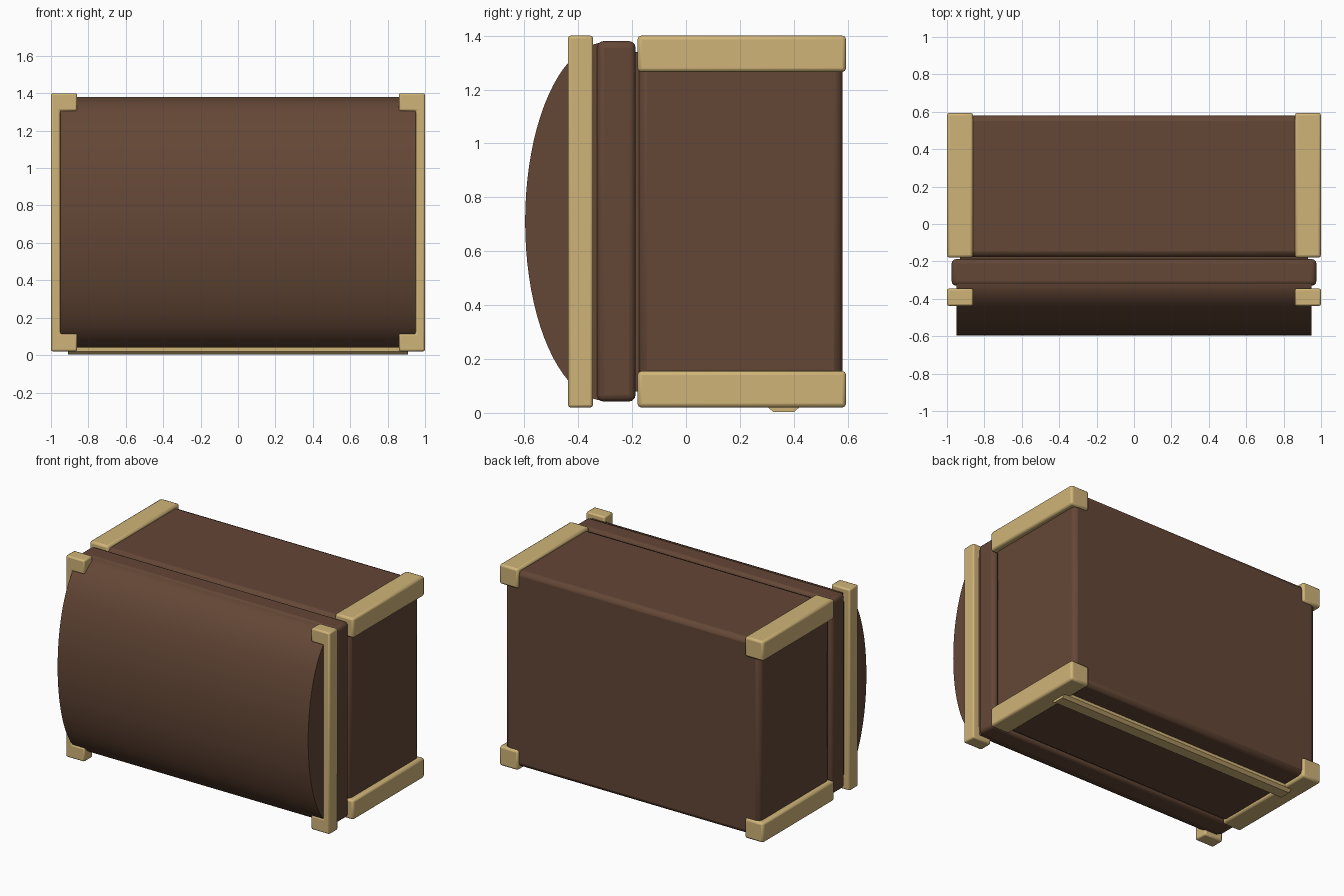
import bpy
import bmesh
import math

cube = bpy.data.objects.get("Cube")
if cube:
    bpy.data.objects.remove(cube, do_unlink=True)


def material(name, rgb):
    mat = bpy.data.materials.new(name)
    mat.use_nodes = True
    mat.diffuse_color = (*rgb, 1)
    mat.node_tree.nodes["Principled BSDF"].inputs["Base Color"].default_value = (*rgb, 1)
    return mat


brown = material("brown_leather", (0.127, 0.063, 0.037))
gold = material("pale_gold", (0.63, 0.456, 0.188))


def finish(name, bm, mat, bevel=0, segments=2):
    bmesh.ops.recalc_face_normals(bm, faces=bm.faces)
    mesh = bpy.data.meshes.new(name)
    bm.to_mesh(mesh)
    bm.free()
    mesh.materials.append(mat)
    obj = bpy.data.objects.new(name, mesh)
    bpy.context.collection.objects.link(obj)
    if bevel:
        mod = obj.modifiers.new("Soft edges", "BEVEL")
        mod.width = bevel
        mod.segments = segments
    bpy.ops.object.select_all(action="DESELECT")
    obj.select_set(True)
    bpy.context.view_layer.objects.active = obj
    bpy.ops.object.shade_smooth_by_angle(angle=math.radians(35))
    return obj


def box(name, xs, ys, zs, mat, bevel=0, segments=2):
    bm = bmesh.new()
    bmesh.ops.create_cube(bm, size=1)
    for v in bm.verts:
        for i, (lo, hi) in enumerate((xs, ys, zs)):
            v.co[i] = lo if v.co[i] < 0 else hi
    return finish(name, bm, mat, bevel, segments)


def prism(name, outline, axis, lo, hi, mat, bevel=0):
    """Extrude a closed outline along x (axis 0) or y (axis 1)."""
    bm = bmesh.new()
    place = (lambda p: (lo, *p)) if axis == 0 else (lambda p: (p[0], lo, p[1]))
    face = bm.faces.new([bm.verts.new(place(p)) for p in outline])
    new = bmesh.ops.extrude_face_region(bm, geom=[face])["geom"]
    for v in new:
        if isinstance(v, bmesh.types.BMVert):
            v.co[axis] = hi
    return finish(name, bm, mat, bevel)


MID = 0.71

# Main case and the lid rim, with a recessed seam between them
box("case_body", (-0.965, 0.965), (-0.175, 0.58), (0.04, 1.38), brown, 0.03)
box("seam_filler", (-0.93, 0.93), (-0.22, -0.15), (0.08, 1.34), brown)
box("lid_rim", (-0.975, 0.975), (-0.33, -0.187), (0.042, 1.38), brown, 0.025, 3)

# Domed lid
steps = 40
dome = [(-0.3 - 0.297 * math.sin(math.pi * i / steps),
         MID - 0.665 * math.cos(math.pi * i / steps)) for i in range(steps + 1)]
prism("domed_lid", dome, 0, -0.95, 0.95, brown)

# Metal trim on both ends
for side, s in (("right", -1), ("left", 1)):
    bracket = [(1, 0.02), (1, 1.4), (0.86, 1.4), (0.86, 1.305), (0.95, 1.305),
               (0.95, 0.115), (0.86, 0.115), (0.86, 0.02)]
    prism("lid_bracket_" + side, [(s * x, z) for x, z in bracket], 1,
          -0.438, -0.345, gold, 0.01)
    xs = sorted((s * 0.86, s * 1.0))
    box("upper_brace_" + side, xs, (-0.18, 0.594), (1.265, 1.4), gold, 0.014)
    box("lower_brace_" + side, xs, (-0.18, 0.594), (0.02, 0.155), gold, 0.014)

# Strip along the underside
strip = [(0.305, 0.06), (0.305, 0.02), (0.325, 0.003), (0.4, 0.003), (0.42, 0.02), (0.42, 0.06)]
prism("bottom_strip", strip, 0, -0.91, 0.91, gold)
